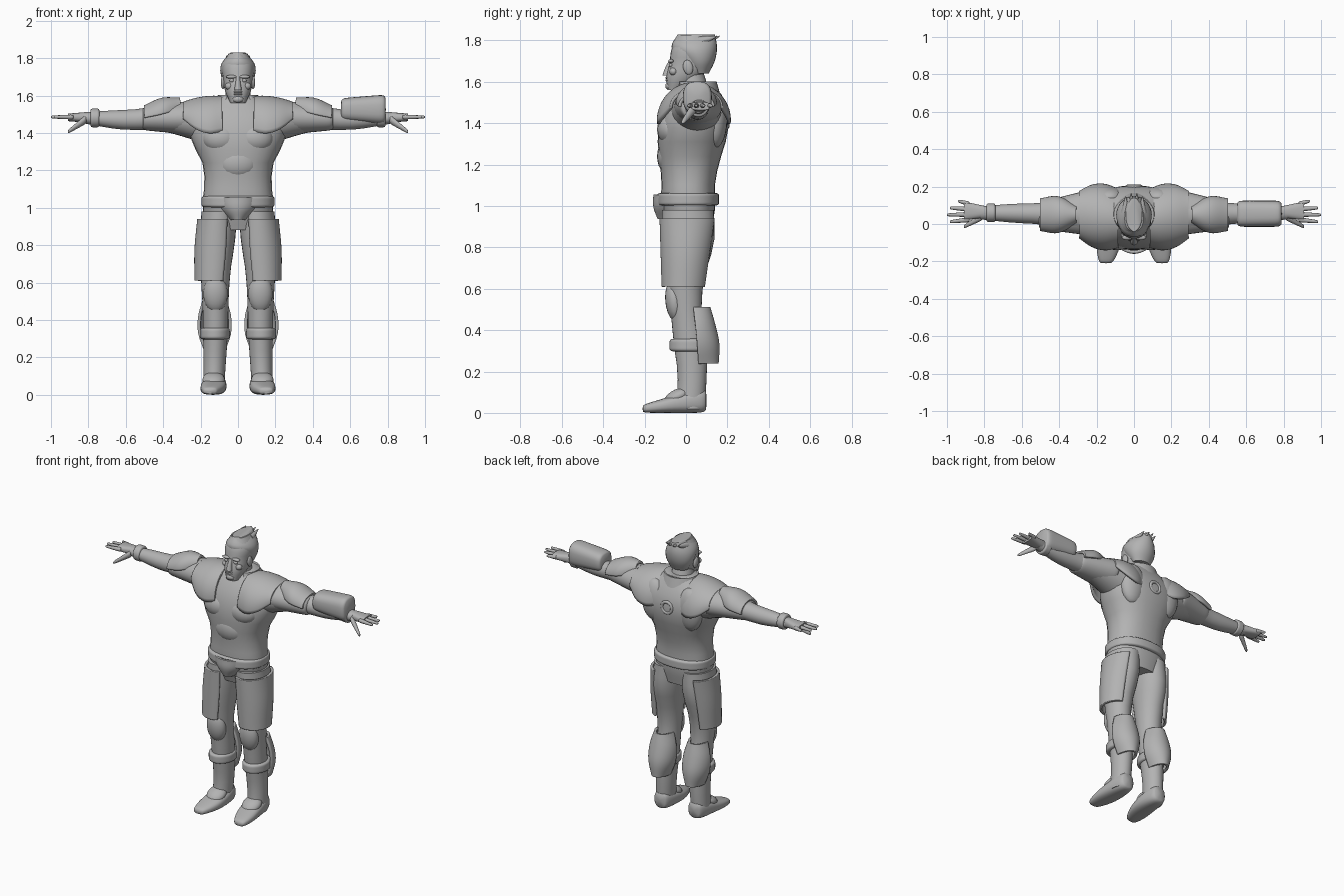
import bpy, bmesh, math
from mathutils import Matrix

cube = bpy.data.objects.get("Cube")
if cube:
    bpy.data.objects.remove(cube)

grey = bpy.data.materials.new("plain grey")
grey.use_nodes = True
grey.diffuse_color = (0.45, 0.45, 0.45, 1)
grey.node_tree.nodes["Principled BSDF"].inputs["Base Color"].default_value = grey.diffuse_color


def curve_value(values, t):
    """Smooth curve through evenly spaced values, or a constant."""
    if not isinstance(values, (list, tuple)):
        return values
    last = len(values) - 1
    index = min(int(t * last), last - 1)
    f = t * last - index
    start, end = values[index], values[index + 1]
    before = values[index - 1] if index > 0 else 2 * start - end
    after = values[index + 2] if index + 2 <= last else 2 * end - start
    slope_in, slope_out = (end - before) / 2, (after - start) / 2
    rise = end - start
    return start + f * (slope_in + f * (3 * rise - 2 * slope_in - slope_out
                                        + f * (slope_in + slope_out - 2 * rise)))


def finish(name, bm, mirror=False, thickness=0):
    """Turn a bmesh into a smooth object with its modifiers."""
    bmesh.ops.recalc_face_normals(bm, faces=bm.faces)
    for face in bm.faces:
        face.smooth = True
    for edge in bm.edges:
        edge.smooth = edge.calc_face_angle(0) < 1
    mesh = bpy.data.meshes.new(name)
    bm.to_mesh(mesh)
    bm.free()
    mesh.materials.append(grey)
    ob = bpy.data.objects.new(name, mesh)
    bpy.context.scene.collection.objects.link(ob)
    if mirror:
        ob.modifiers.new("mirror", 'MIRROR').use_mirror_merge = False
    if thickness:
        solid = ob.modifiers.new("thickness", 'SOLIDIFY')
        solid.thickness, solid.offset = thickness, 0


def loft(name, axis, start, end, wide, deep, at=(0, 0), arc=None, rounding=None,
         boxy=2, sides=28, rings=16, mirror=False):
    """Sweep an oval along an axis; wide, deep and at may vary. An arc in degrees makes an open plate."""
    bm = bmesh.new()
    first, final = arc or (0, 360)
    count = sides + 1 if arc else sides
    rows = []
    for r in range(rings + 1):
        t = (1 - math.cos(math.pi * r / rings)) / 2
        rim = max(1 - abs(2 * t - 1) ** rounding, 0) ** (1 / rounding) if rounding else 1
        rim = max(rim, 0.05)
        along = start + (end - start) * t
        row = []
        for i in range(count):
            angle = math.radians(first + (final - first) * i / sides)
            c, s = math.cos(angle), math.sin(angle)
            u = math.copysign(abs(c) ** (2 / boxy), c) * rim * curve_value(wide, t)
            v = math.copysign(abs(s) ** (2 / boxy), s) * rim * curve_value(deep, t)
            u += curve_value(at[0], t)
            v += curve_value(at[1], t)
            row.append(bm.verts.new({'x': (along, u, v), 'y': (u, along, v), 'z': (u, v, along)}[axis]))
        rows.append(row)
    for low, high in zip(rows, rows[1:]):
        for i in range(sides):
            j = (i + 1) % count
            bm.faces.new((low[i], low[j], high[j], high[i]))
    if not arc:
        bm.faces.new(rows[0])
        bm.faces.new(rows[-1])
    finish(name, bm, mirror, thickness=0.016 if arc else 0)


def ball(name, centre, size, mirror=False, tilt=0):
    """Stretched sphere, tilted about the x axis."""
    bm = bmesh.new()
    place = Matrix.Translation(centre) @ Matrix.Rotation(math.radians(tilt), 4, 'X')
    bmesh.ops.create_uvsphere(bm, u_segments=20, v_segments=12, radius=1,
                              matrix=place @ Matrix.Diagonal((*size, 1)))
    finish(name, bm, mirror)


# Torso, neck and collar
loft("torso", 'z', 0.88, 1.6, wide=[.15, .19, .18, .19, .25, .25, .1],
     deep=[.1, .13, .13, .15, .17, .15, .08], at=(0, [.02, .01, .02, .04, .05]), boxy=2.3)
ball("pectoral", (.09, -.07, 1.37), (.1, .07, .08), mirror=True)
ball("abdomen", (0, -.08, 1.24), (.11, .06, .09))
ball("shoulder_blade", (.13, .14, 1.42), (.09, .06, .14), mirror=True)
loft("neck", 'z', 1.5, 1.66, wide=[.08, .07, .06], deep=[.08, .07, .06], at=(0, [.05, .02]))
loft("collar", 'z', 1.53, 1.6, wide=[.12, .1], deep=[.11, .09], at=(0, .05), arc=(-55, 235))

# Round fitting in the middle of the back
bpy.ops.mesh.primitive_torus_add(location=(0, .2, 1.42), rotation=(math.pi / 2, 0, 0),
                                 major_radius=.036, minor_radius=.01)
back_ring = bpy.context.object
back_ring.name = "back_ring"
back_ring.data.materials.append(grey)
bpy.ops.object.shade_smooth()

# Belt with its front plate
loft("belt", 'z', 1, 1.065, wide=.195, deep=.15, at=(0, .01), rounding=8, boxy=2.3)
loft("belt_front_plate", 'z', .94, 1.055, wide=[.05, .11, .13], deep=[.13, .15, .15], arc=(-145, -35))

# Head and face
loft("head", 'z', 1.56, 1.825, wide=[.04, .07, .08, .085, .05], deep=[.035, .085, .1, .1, .07],
     at=(0, [-.055, -.01, .02, .03, .03]), boxy=2.2)
loft("nose", 'z', 1.63, 1.7, wide=[.02, .014, .01], deep=[.02, .018, .01],
     at=(0, [-.094, -.074]), sides=12)
ball("brow", (.035, -.072, 1.7), (.03, .014, .01), mirror=True)
ball("eye", (.033, -.073, 1.68), (.014, .01, .01), mirror=True)
ball("cheek", (.045, -.06, 1.65), (.025, .02, .02), mirror=True)
for part, height in {"upper_lip": 1.62, "lower_lip": 1.607}.items():
    ball(part, (0, -.09, height), (.024, .01, .006))
ball("chin", (0, -.08, 1.58), (.03, .02, .02))
ball("ear", (.08, .01, 1.67), (.012, .024, .036), mirror=True, tilt=12)

# Swept-back hair with a spiky crown
loft("hair", 'z', 1.64, 1.83, wide=[.06, .09, .09, .04], deep=[.04, .08, .11, .09],
     at=(0, [.07, .06, .04, .05]))
for i in range(4):
    x = .03 * (i - 1.5)
    loft(f"hair_spike_{i + 1}", 'y', .06, .17 - abs(x) / 2, wide=[.025, .003], deep=[.03, .003],
         at=(x, [1.79, 1.82]), sides=8, rings=6)

# Arms
loft("arm", 'x', .14, .82, wide=[.13, .1, .06, .05, .035], deep=[.12, .09, .06, .05, .03],
     at=([.05, .06], [1.45, 1.48, 1.47, 1.48]), mirror=True)
loft("sleeve", 'x', .25, .51, wide=[.12, .07], deep=[.09, .06],
     at=([.06, .045], [1.48, 1.475]), rounding=12, mirror=True)
loft("upper_arm_pad", 'x', .31, .5, wide=[.04, .09, .08], deep=[.05, .08, .06],
     at=(.05, [1.53, 1.5, 1.48]), arc=(0, 180), mirror=True)
loft("wrist_band", 'x', .74, .79, wide=.05, deep=.05, at=(.06, 1.48), rounding=6, mirror=True)
loft("left_bracer", 'x', .55, .79, wide=.07, deep=[.06, .08], at=(.055, 1.525), rounding=9, boxy=2.7)

# Hands
loft("palm", 'x', .79, .91, wide=[.03, .05], deep=[.03, .02], at=([.065, .07], 1.483),
     boxy=2.5, mirror=True)
for i, finger in enumerate(("index", "middle", "ring", "little")):
    loft(finger + "_finger", 'x', .88, 1 - .015 * (i - 1) ** 2, wide=[.014, .008], deep=[.014, .008],
         at=([.023 + .028 * i, .012 + .037 * i], 1.485), rounding=6, sides=10, mirror=True)
loft("thumb", 'x', .81, .91, wide=[.02, .01], deep=[.025, .01], at=([.04, -.015], [1.475, 1.405]),
     rounding=6, sides=12, mirror=True)

# Shoulder plates draped front to back
loft("shoulder_yoke", 'x', .085, .29, wide=[.15, .17, .16, .12], deep=[.17, .18, .15, .08],
     at=([.03, .05], [1.42, 1.41, 1.43, 1.48]), arc=(-4, 184), mirror=True)

# Legs with their guards
loft("leg", 'z', .02, .98, wide=[.055, .06, .066, .07, .08, .095, .095],
     deep=[.07, .07, .08, .075, .095, .125, .125],
     at=([.13, .12, .12, .1], [.02, .03, .02, 0, -.005, .01, .01]), mirror=True)
loft("thigh_guard", 'z', .61, .94, wide=[.095, .105, .1], deep=[.1, .13], at=([.13, .11], [-.01, .01]),
     arc=(-120, 70), mirror=True)
ball("knee_pad", (.12, -.055, .54), (.065, .045, .1), mirror=True, tilt=6)
loft("shin_band", 'z', .295, .36, wide=.08, deep=.1, at=(.124, .02), rounding=6, mirror=True)
loft("calf_guard", 'z', .24, .51, wide=[.05, .08, .08, .055], deep=[.09, .1, .09, .075],
     at=(.125, [.06, .05, .035]), arc=(0, 180), mirror=True)

# Boots
sole_to_middle = [.06, .05, .035, .02]
loft("boot", 'y', .1, -.21, wide=[.05, .065, .065, .04], deep=sole_to_middle,
     at=([.125, .13, .15], sole_to_middle), rounding=7, boxy=2.6, mirror=True)
ball("instep_guard", (.13, -.04, .08), (.06, .07, .035), mirror=True, tilt=25)
